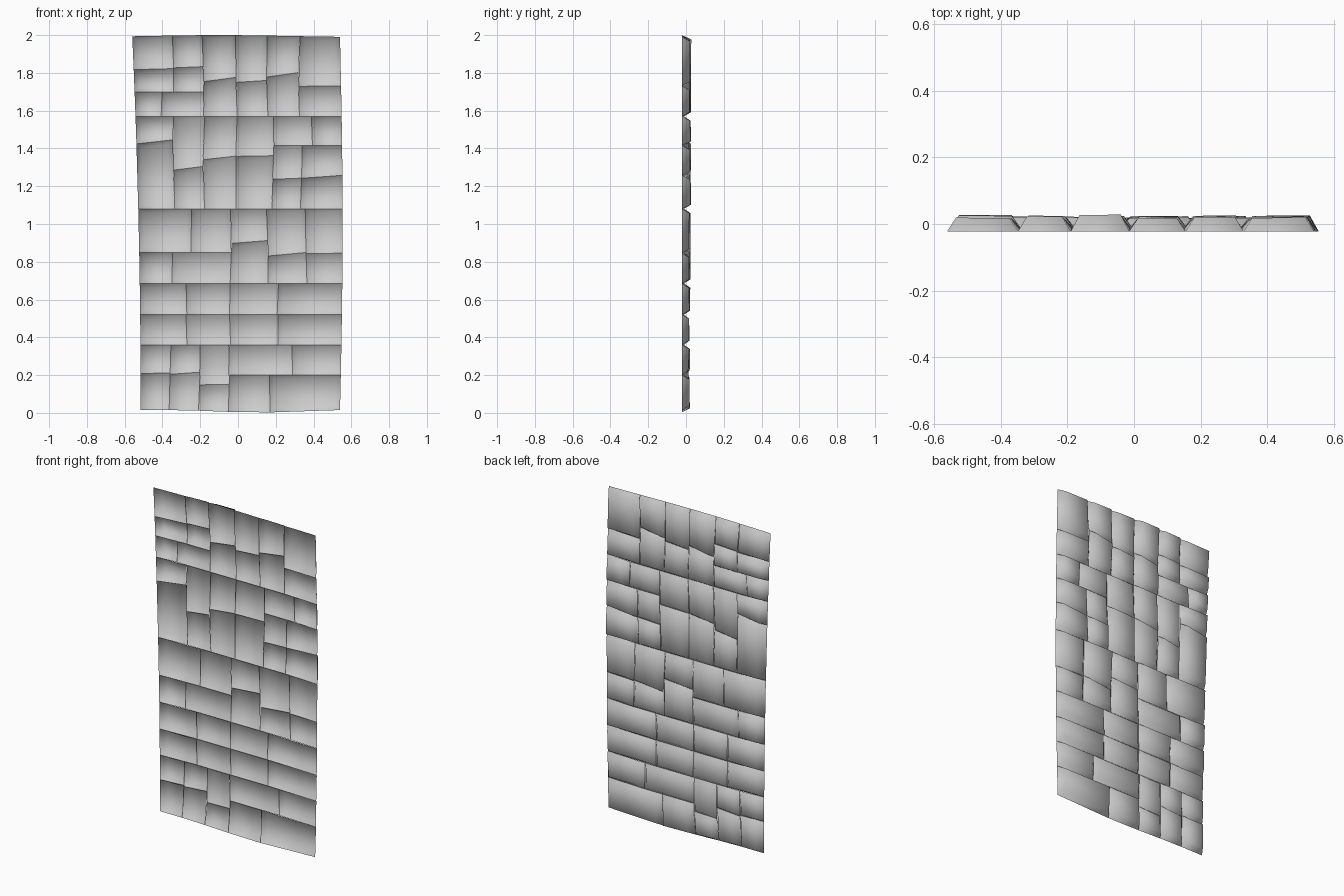
import bpy, math, random

cube = bpy.data.objects.get("Cube")
if cube:
    bpy.data.objects.remove(cube)
random.seed(4)

stone = bpy.data.materials.new("grey_stone")
stone.use_nodes = True
grey = (0.6, 0.6, 0.6, 1)
stone.diffuse_color = grey
stone.node_tree.nodes["Principled BSDF"].inputs["Base Color"].default_value = grey

# Each course: top, bottom, column edges, and the height where a column is cut
L, R = -0.6, 0.6          # stand-ins for the outer left and right edges
TOP, BASE = 2.0, 0.0
COURSES = [
    (TOP, 1.70, [L, -.345, -.185], {0: 1.82, 1: 1.83}),
    (1.70, 1.57, [L, -.405, -.185], {}),
    (TOP, 1.57, [-.185, -.01, .155, .325, R], {0: 1.765, 1: 1.755, 2: 1.79, 3: 1.73}),
    (1.57, 1.08, [L, -.34, -.18, -.01, .185], {0: 1.435, 1: 1.295, 2: 1.35, 3: 1.36}),
    (1.57, 1.415, [.185, .39, R], {}),
    (1.415, 1.08, [.185, .335, R], {0: 1.24, 1: 1.25}),
    (1.08, .85, [L, -.25, -.04], {}),
    (.85, .685, [L, -.345, -.04], {}),
    (1.08, .685, [-.04, .155, .36, R], {0: .905, 1: .84, 2: .845}),
    (.685, .52, [L, -.27, -.04, .21, R], {}),
    (.52, .36, [L, -.275, -.04, .215, R], {}),
    (.36, BASE, [L, -.36, -.205, -.05], {0: .21, 1: .21, 2: .15}),
    (.36, .2, [-.05, .29, R], {}),
    (.2, BASE, [-.05, .165, R], {}),
]


def place(x, z):
    """Map a layout corner onto the slightly crooked panel outline."""
    border = x in (L, R) or z in (TOP, BASE)
    if x == L:
        px = -.515 - .045 * (z / 2) ** 2
    elif x == R:
        px = .54 + .014 * math.sin(math.pi * z / 2)
    else:
        px = x + .005 * math.sin(9 * z + 5 * x)
    if z == TOP:
        z = 1.995 + .005 * math.cos(4 * (px + .1))
    elif z == BASE:
        z = .015 * min(1, abs(px - .1) * 2.5)
    return px, (-.022 if border else -.011), z


def stone_block(verts, faces, corners):
    """Hollow pillow-shaped block: a rim, four sloping sides and a raised face."""
    rim = [place(*c) for c in corners]
    start = len(verts)
    height = .019 + random.uniform(-.004, .004)
    dx, dz = .026, .022
    # corner order: bottom left, bottom right, top right, top left
    signs = [(1, 1), (-1, 1), (-1, -1), (1, -1)]
    verts += rim
    for (x, y, z), (sx, sz) in zip(rim, signs):
        face_y = height + random.uniform(-.003, .003) + .004 * (z - 1)
        verts.append((x + sx * dx, face_y, z + sz * dz))
    for i in range(4):
        j = (i + 1) % 4
        faces.append([start + k for k in (j, i, i + 4, j + 4)])
    faces.append([start + k for k in (7, 6, 5, 4)])


for number, (top, bottom, edges, cuts) in enumerate(COURSES, 1):
    verts, faces = [], []
    for col, (x0, x1) in enumerate(zip(edges, edges[1:])):
        # levels run from top to bottom; cuts tilt up to the right
        levels = [(top, top)]
        if col in cuts:
            tilt = random.uniform(0, .012)
            levels.append((cuts[col] - tilt, cuts[col] + tilt))
        levels.append((bottom, bottom))
        for (tl, tr), (bl, br) in zip(levels, levels[1:]):
            stone_block(verts, faces, [(x0, bl), (x1, br), (x1, tr), (x0, tl)])
    mesh = bpy.data.meshes.new(f"stone_course_{number}")
    mesh.from_pydata(verts, [], faces)
    mesh.materials.append(stone)
    mesh.shade_smooth()
    obj = bpy.data.objects.new(f"stone_course_{number}", mesh)
    bpy.context.collection.objects.link(obj)
